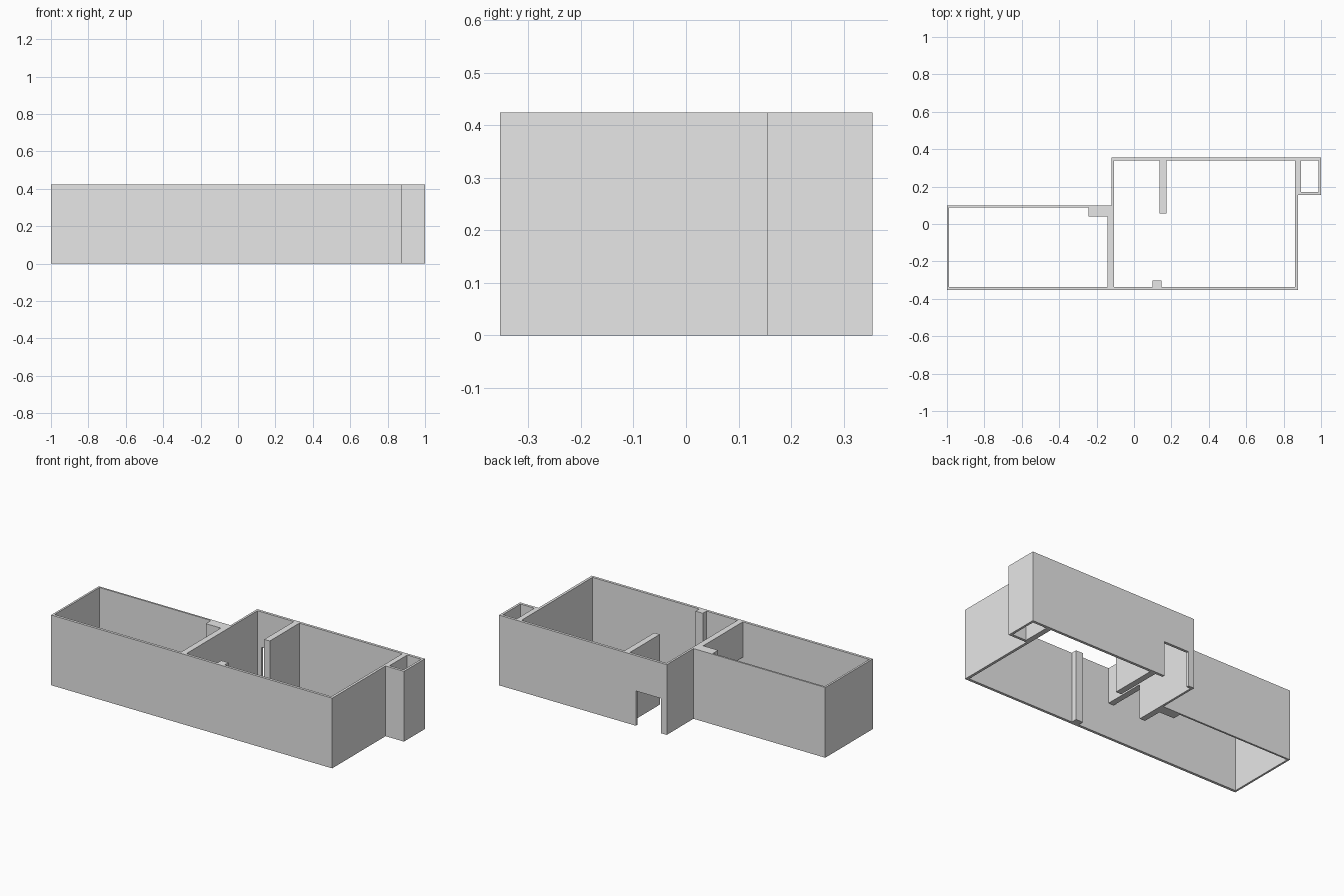
import bpy
import bmesh

cube = bpy.data.objects.get("Cube")
if cube:
    bpy.data.objects.remove(cube, do_unlink=True)

HEIGHT = 0.424
DOOR = 0.21

grey = bpy.data.materials.new("plain_grey")
grey.use_nodes = True
grey.diffuse_color = (0.8, 0.8, 0.8, 1)
grey.node_tree.nodes["Principled BSDF"].inputs["Base Color"].default_value = (0.8, 0.8, 0.8, 1)


def prism(name, outline, bottom=0.0, top=HEIGHT):
    """Extrude a plan outline upwards."""
    bm = bmesh.new()
    face = bm.faces.new([bm.verts.new((x, y, bottom)) for x, y in outline])
    extruded = bmesh.ops.extrude_face_region(bm, geom=[face])["geom"]
    verts = [v for v in extruded if isinstance(v, bmesh.types.BMVert)]
    bmesh.ops.translate(bm, verts=verts, vec=(0, 0, top - bottom))
    bmesh.ops.recalc_face_normals(bm, faces=bm.faces)
    mesh = bpy.data.meshes.new(name)
    bm.to_mesh(mesh)
    bm.free()
    mesh.materials.append(grey)
    obj = bpy.data.objects.new(name, mesh)
    bpy.context.collection.objects.link(obj)
    return obj


def box(name, x0, x1, y0, y1, bottom=0.0, top=HEIGHT):
    return prism(name, [(x0, y0), (x1, y0), (x1, y1), (x0, y1)], bottom, top)


# Outer walls as one solid plan
walls = prism("walls", [
    (-1, -0.354), (0.877, -0.354), (0.877, 0.155), (1, 0.155),
    (1, 0.355), (-0.12, 0.355), (-0.12, 0.1), (-1, 0.1)])

# Open rooms, then doorways, cut out of the solid
cutters = [
    box("side_room_space", -0.988, -0.143, -0.338, 0.089, -0.1, 0.6),
    box("main_room_space", -0.107, 0.861, -0.338, 0.339, -0.1, 0.6),
    box("closet_space", 0.893, 0.986, 0.171, 0.339, -0.1, 0.6),
    box("back_doorway", -0.08, 0.087, 0.3, 0.4, -0.1, DOOR),
    box("inner_doorway", -0.2, -0.05, -0.338, -0.08, -0.1, DOOR),
]
for cutter in cutters:
    cutter.hide_render = True
    cut = walls.modifiers.new(cutter.name, "BOOLEAN")
    cut.operation = "DIFFERENCE"
    cut.solver = "EXACT"
    cut.object = cutter

# Bake the cuts and drop the cutters
bpy.context.view_layer.update()
evaluated = walls.evaluated_get(bpy.context.evaluated_depsgraph_get())
baked = bpy.data.meshes.new_from_object(evaluated)
walls.modifiers.clear()
walls.data = baked
for cutter in cutters:
    bpy.data.objects.remove(cutter, do_unlink=True)

# Full-height pieces standing against the walls
box("partition_stub", 0.136, 0.173, 0.056, 0.339)
box("front_pier", 0.1, 0.148, -0.338, -0.303)
box("corner_block", -0.243, -0.143, 0.04, 0.089)
